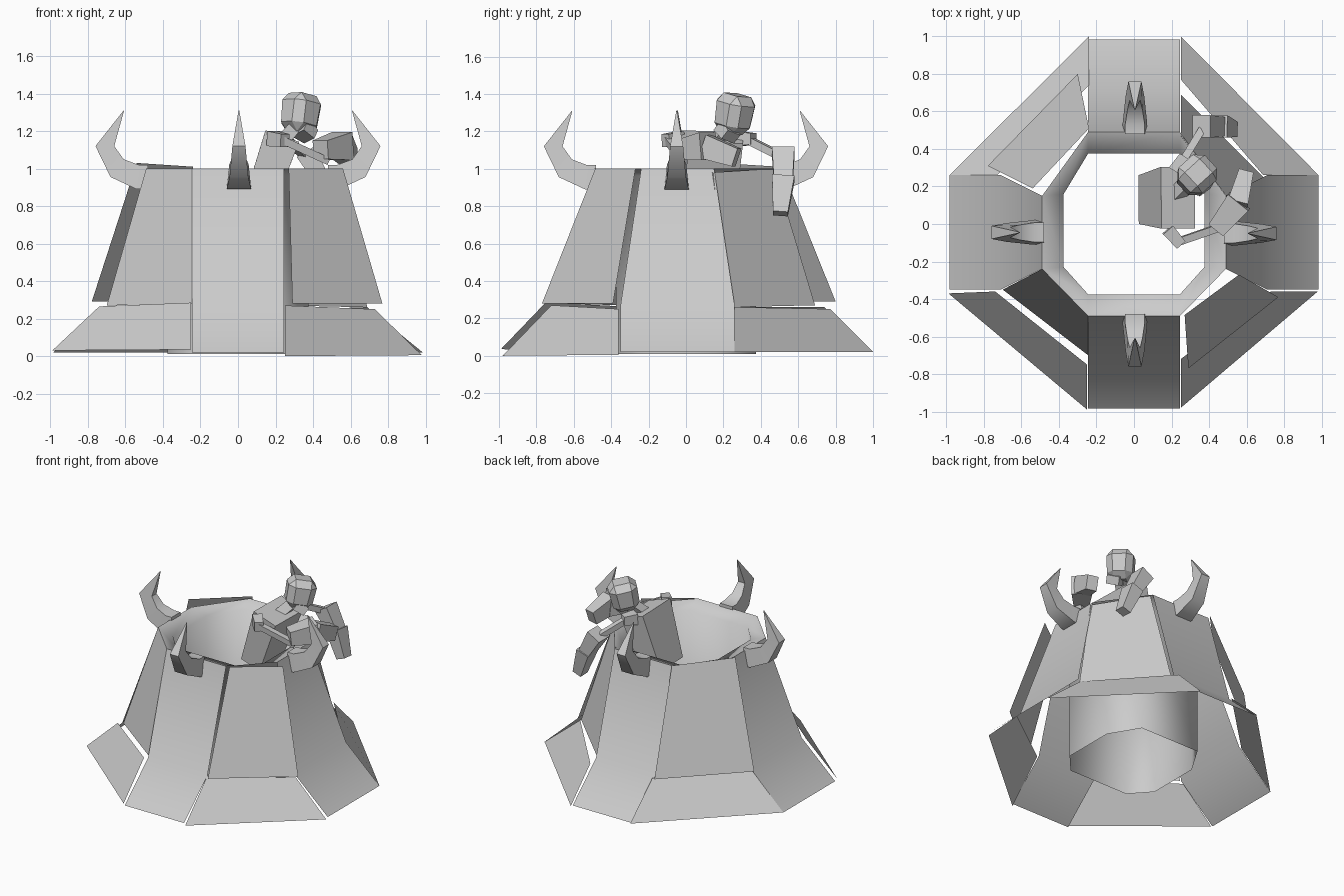
import bpy, bmesh, math
from mathutils import Vector, Matrix


def make(name, verts, faces, smooth=None):
    me = bpy.data.meshes.new(name)
    me.from_pydata([tuple(v) for v in verts], [], faces)
    bm = bmesh.new()
    bm.from_mesh(me)
    bmesh.ops.recalc_face_normals(bm, faces=bm.faces)
    bm.to_mesh(me)
    bm.free()
    ob = bpy.data.objects.new(name, me)
    bpy.context.collection.objects.link(ob)
    if smooth:
        for o in bpy.context.selected_objects:
            o.select_set(False)
        ob.select_set(True)
        bpy.context.view_layer.objects.active = ob
        bpy.ops.object.shade_smooth_by_angle(angle=math.radians(smooth))
    return ob


# Tower body: four outer sides, full octagonal lip and inner shaft
def octagon(r, lo, hi, z):
    w = 0.245
    return [(-w, -r, z), (w, -r, z), (r, lo, z), (r, hi, z),
            (w, r, z), (-w, r, z), (-r, hi, z), (-r, lo, z)]


levels = [(0.985, -0.35, 0.26, 0.02), (0.71, -0.35, 0.26, 0.27),
          (0.49, -0.24, 0.15, 1.0), (0.375, -0.23, 0.16, 0.96),
          (0.375, -0.23, 0.16, 0.01)]
verts, faces = [], []
for lv in levels:
    verts += octagon(*lv)
for k in range(4):
    for i in range(8):
        if k >= 2 or i % 2 == 0:
            j = (i + 1) % 8
            faces.append((k*8 + i, k*8 + j, k*8 + 8 + j, k*8 + 8 + i))
make("tower_body", verts, faces, 75)

# Loose diagonal boards: bottom pair then top pair
boards = {
    "upper_board_front_right": [(0.29, -0.77, 0.28), (0.77, -0.39, 0.28), (0.56, -0.27, 1.0), (0.27, -0.485, 1.0)],
    "upper_board_front_left": [(-0.70, -0.35, 0.27), (-0.245, -0.70, 0.28), (-0.245, -0.49, 1.0), (-0.49, -0.24, 1.0)],
    "upper_board_back_right": [(0.69, 0.25, 0.26), (0.25, 0.69, 0.27), (0.25, 0.47, 1.0), (0.50, 0.14, 0.98)],
    "upper_board_back_left": [(-0.30, 0.80, 0.29), (-0.78, 0.31, 0.29), (-0.54, 0.19, 1.03), (-0.24, 0.51, 1.01)],
    "skirt_front_right": [(0.25, -0.98, 0.0), (0.98, -0.36, 0.005), (0.73, -0.36, 0.25), (0.25, -0.72, 0.27)],
    "skirt_front_left": [(-0.99, -0.37, 0.03), (-0.25, -0.99, 0.035), (-0.25, -0.75, 0.285), (-0.74, -0.36, 0.265)],
    "skirt_back_right": [(0.985, 0.26, 0.02), (0.25, 1.0, 0.02), (0.25, 0.77, 0.25), (0.69, 0.26, 0.26)],
    "skirt_back_left": [(-0.24, 1.0, 0.02), (-0.985, 0.26, 0.02), (-0.73, 0.26, 0.26), (-0.24, 0.74, 0.26)],
}
for name, pts in boards.items():
    make(name, pts, [(0, 1, 2, 3)])

# Four curved horns, profile in (out, up): lower edge, upper edge, half width
horn = [((0.48, 0.89), (0.48, 1.02), 0.065), ((0.54, 0.89), (0.53, 1.02), 0.065),
        ((0.68, 0.955), (0.61, 1.05), 0.05), ((0.76, 1.12), (0.66, 1.12), 0.035),
        ((0.61, 1.31), (0.608, 1.308), 0.002)]
for side, ang, shift in (("right", 0, (0, -0.05)), ("back", 90, (0.005, 0)),
                         ("left", 180, (0, -0.045)), ("front", 270, (0.005, 0))):
    rot = Matrix.Translation((*shift, 0)) @ Matrix.Rotation(math.radians(ang), 4, 'Z')
    vs, fs = [], [(0, 1, 2, 3), (16, 17, 18, 19)]
    for (a, b, w) in horn:
        for x, y, z in ((a[0], -w, a[1]), (a[0], w, a[1]), (b[0], w*0.8, b[1]), (b[0], -w*0.8, b[1])):
            vs.append(rot @ Vector((x, y, z)))
    for k in range(4):
        for i in range(4):
            j = (i + 1) % 4
            fs.append((k*4 + i, k*4 + j, k*4 + 4 + j, k*4 + 4 + i))
    make("horn_" + side, vs, fs, 40)


# Tapered box from a to b; each end has (width, depth), side gives the width axis
def limb(name, a, b, wa, wb, side=(0, 1, 0)):
    a, b, s = Vector(a), Vector(b), Vector(side)
    d = (b - a).normalized()
    s = (s - d * s.dot(d)).normalized()
    t = d.cross(s)
    vs = [p + s*(w[0]/2*i) + t*(w[1]/2*j)
          for p, w in ((a, wa), (b, wb)) for i, j in ((-1, -1), (1, -1), (1, 1), (-1, 1))]
    fs = [(0, 1, 2, 3), (4, 5, 6, 7)] + [(i, (i+1) % 4, (i+1) % 4 + 4, i + 4) for i in range(4)]
    return make(name, vs, fs)


# Climbing figure: torso and neck
limb("torso", (0.10, 0.13, 0.78), (0.235, 0.14, 1.17), (0.26, 0.16), (0.33, 0.19))
limb("neck", (0.23, 0.16, 1.14), (0.31, 0.24, 1.23), (0.07, 0.07), (0.07, 0.07))

# Head with jaw, chamfered box
head = limb("head", (0.32, 0.24, 1.19), (0.345, 0.275, 1.395), (0.17, 0.18), (0.19, 0.20), (0.6, -0.6, 0.2))
bev = head.modifiers.new("chamfer", 'BEVEL')
bev.width, bev.segments = 0.045, 1
limb("jaw", (0.33, 0.21, 1.22), (0.39, 0.24, 1.17), (0.11, 0.08), (0.09, 0.06), (0.6, -0.6, 0.2))

# Front arm resting along the rim
limb("front_shoulder", (0.18, -0.03, 1.16), (0.25, -0.11, 1.15), (0.08, 0.07), (0.07, 0.06), (0, 0, 1))
limb("front_upper_arm", (0.22, -0.10, 1.16), (0.48, -0.01, 1.04), (0.04, 0.04), (0.04, 0.04))
limb("front_forearm", (0.44, -0.03, 1.10), (0.56, 0.12, 1.12), (0.10, 0.10), (0.15, 0.14), (0, 0, 1))
limb("front_hand", (0.55, 0.10, 1.12), (0.595, 0.27, 1.06), (0.13, 0.11), (0.10, 0.08), (0, 0, 1))

# Back arm hanging over the outer wall
limb("back_shoulder", (0.22, 0.28, 1.16), (0.27, 0.36, 1.16), (0.08, 0.08), (0.06, 0.06), (0, 0, 1))
limb("back_upper_arm", (0.25, 0.32, 1.16), (0.36, 0.50, 1.07), (0.04, 0.04), (0.04, 0.04), (0, 0, 1))
limb("back_forearm", (0.36, 0.52, 1.09), (0.46, 0.52, 0.92), (0.12, 0.11), (0.10, 0.08))
limb("back_hand", (0.45, 0.52, 0.95), (0.52, 0.505, 0.76), (0.12, 0.10), (0.08, 0.07))
